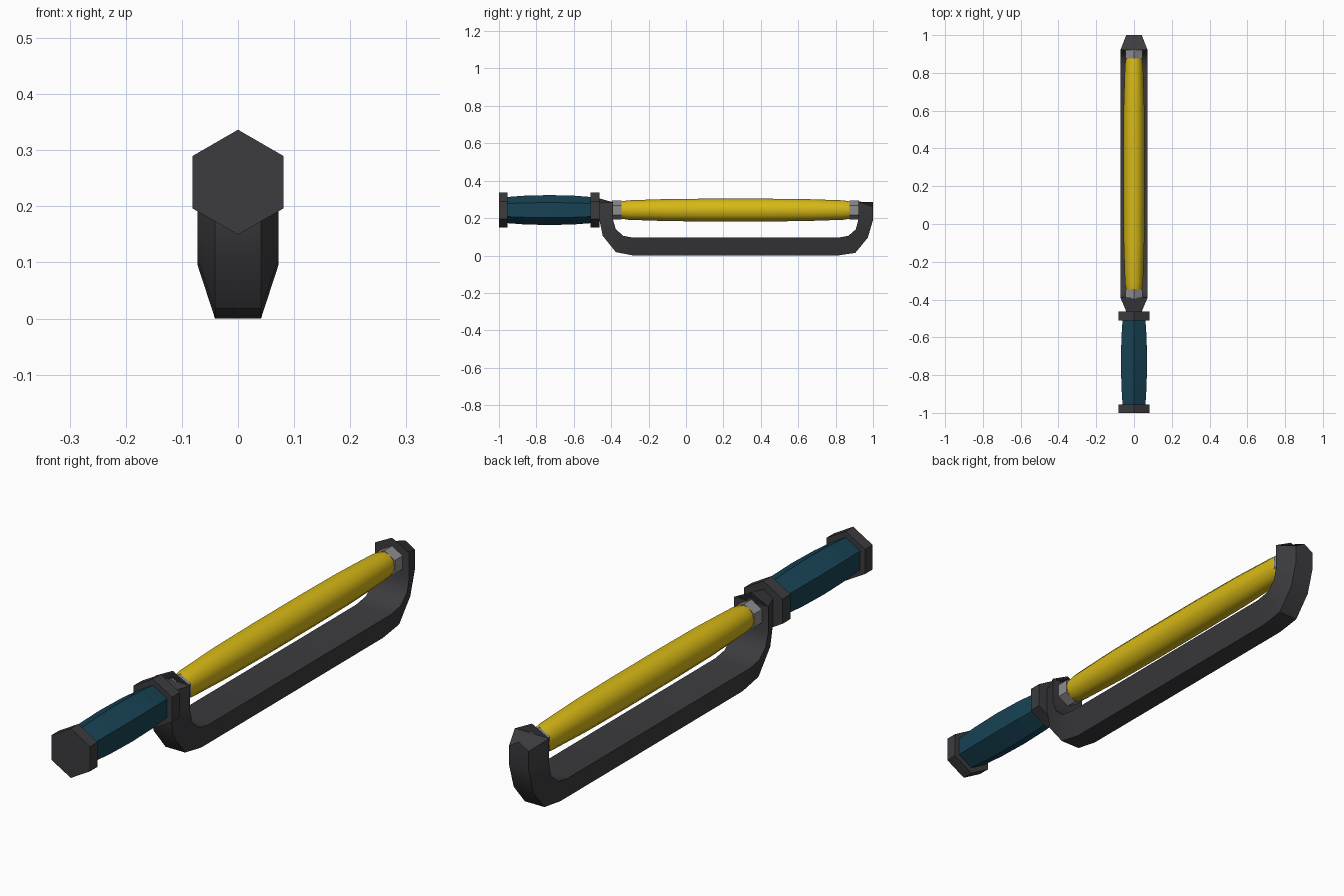
import bpy, bmesh, math

if "Cube" in bpy.data.objects:
    bpy.data.objects.remove(bpy.data.objects["Cube"])

AXIS_Z = 0.243  # height of the bar and handle axis


def material(name, rgb):
    m = bpy.data.materials.new(name)
    m.diffuse_color = (*rgb, 1)
    m.use_nodes = True
    m.node_tree.nodes["Principled BSDF"].inputs["Base Color"].default_value = m.diffuse_color
    return m


DARK = material("dark_grey", (0.045, 0.045, 0.05))
TEAL = material("teal", (0.009, 0.055, 0.09))
YELLOW = material("yellow", (0.68, 0.48, 0.008))
METAL = material("metal", (0.27, 0.27, 0.28))


def loft(name, rings, mat, smooth=False):
    """Skin closed rings of equal length and cap both ends."""
    bm = bmesh.new()
    vs = [[bm.verts.new(p) for p in r] for r in rings]
    n = len(vs[0])
    for a, b in zip(vs, vs[1:]):
        for i in range(n):
            j = (i + 1) % n
            bm.faces.new((a[i], a[j], b[j], b[i]))
    bm.faces.new(vs[0])
    bm.faces.new(vs[-1])
    bmesh.ops.recalc_face_normals(bm, faces=bm.faces)
    me = bpy.data.meshes.new(name)
    bm.to_mesh(me)
    bm.free()
    ob = bpy.data.objects.new(name, me)
    bpy.context.collection.objects.link(ob)
    me.materials.append(mat)
    if smooth:
        bpy.ops.object.select_all(action='DESELECT')
        ob.select_set(True)
        bpy.context.view_layer.objects.active = ob
        bpy.ops.object.shade_smooth_by_angle(angle=math.radians(35))
    return ob


def turned(name, profile, mat, sides=6, squash=1.0, smooth=False):
    """Prism around the y axis from (y, radius) pairs, one corner pointing up."""
    angles = [math.pi / 2 + math.tau * i / sides for i in range(sides)]
    rings = [[(r * squash * math.cos(a), y, AXIS_Z + r * math.sin(a)) for a in angles]
             for y, r in profile]
    return loft(name, rings, mat, smooth)


# Handle: grip between two hexagonal collars
turned("handle_end_cap", [(-1, 0.0935), (-0.955, 0.0935)], DARK)
turned("handle_collar", [(-0.51, 0.0935), (-0.462, 0.0935)], DARK)
turned("handle_grip", [(-0.956, 0.07), (-0.86, 0.077), (-0.73, 0.08),
                       (-0.6, 0.077), (-0.509, 0.07)], TEAL)

# Bar with a metal ferrule at each end
turned("bar", [(-0.346, 0.046), (-0.31, 0.052), (-0.1, 0.059), (0.12, 0.061),
               (0.41, 0.061), (0.63, 0.059), (0.84, 0.052), (0.876, 0.046)],
       YELLOW, sides=12, squash=0.92, smooth=True)
turned("front_ferrule", [(-0.395, 0.051), (-0.345, 0.051)], METAL)
turned("back_ferrule", [(0.875, 0.051), (0.925, 0.051)], METAL)

# U-shaped guard: pairs of (outer y, z) and (inner y, z), wide inside, narrow outside
path = [((-0.463, 0.305), (-0.39, 0.322)), ((-0.463, 0.19), (-0.39, 0.19)),
        ((-0.445, 0.105), (-0.375, 0.14)), ((-0.375, 0.018), (-0.335, 0.105)),
        ((-0.28, 0.0), (-0.28, 0.095)), ((0.81, 0.0), (0.81, 0.095)),
        ((0.905, 0.014), (0.868, 0.105)), ((0.972, 0.095), (0.908, 0.14)),
        ((1.0, 0.19), (0.921, 0.19)), ((1.0, 0.285), (0.921, 0.325))]
WI, WO = 0.072, 0.041
rings = []
for k, ((oy, oz), (iy, iz)) in enumerate(path):
    tip = k in (0, len(path) - 1)
    di, do = (0.037, 0.024) if tip else (0, 0)  # arm tips peak in the middle
    rings.append([(-WO, oy, oz - do), (0, oy, oz), (WO, oy, oz - do),
                  (WI, iy, iz - di), (0, iy, iz), (-WI, iy, iz - di)])
loft("guard", rings, DARK, smooth=True)
